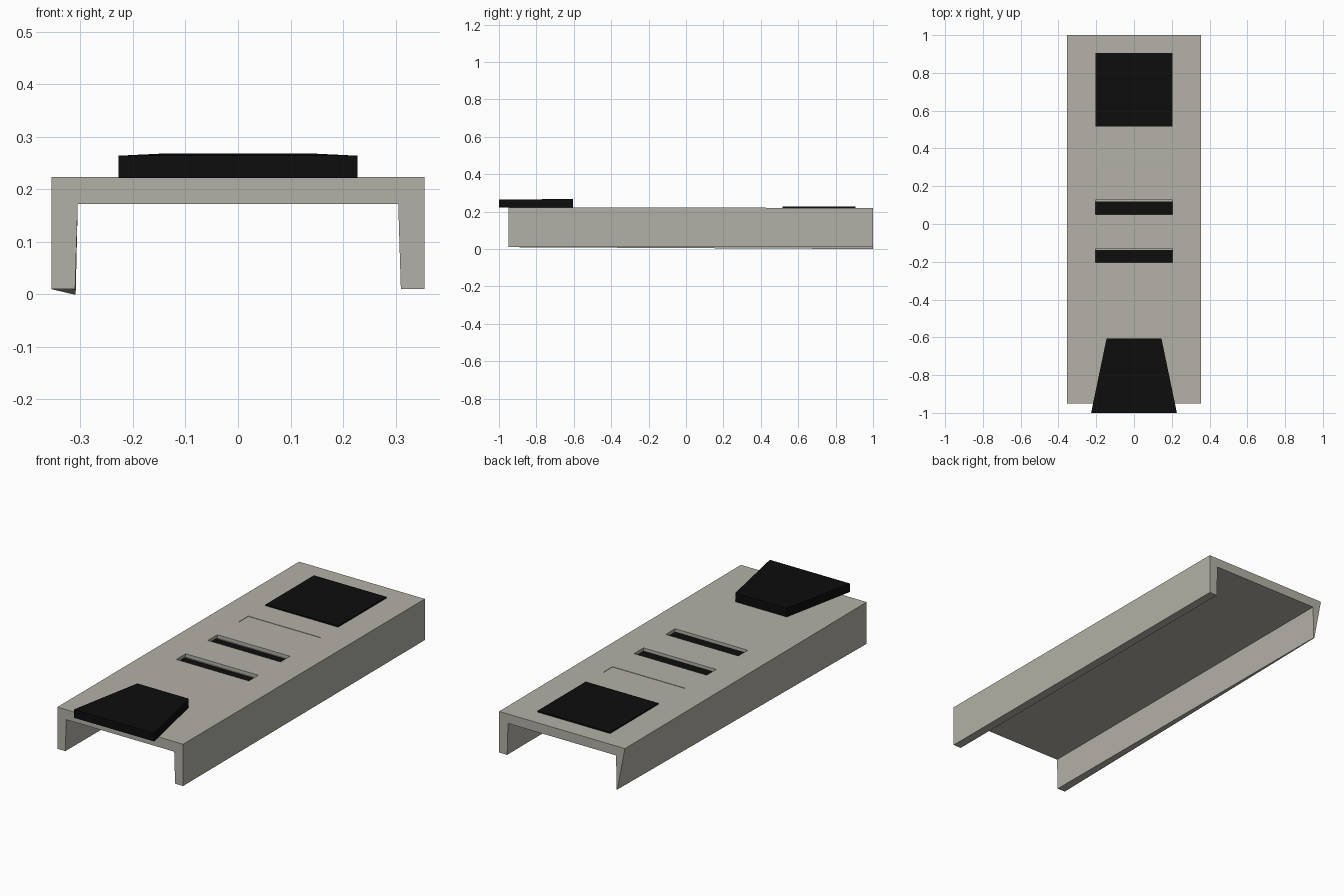
import bpy
import bmesh

cube = bpy.data.objects.get("Cube")
if cube:
    bpy.data.objects.remove(cube, do_unlink=True)


def material(name, rgb):
    mat = bpy.data.materials.new(name)
    mat.use_nodes = True
    color = (*rgb, 1)
    mat.diffuse_color = color
    mat.node_tree.nodes["Principled BSDF"].inputs["Base Color"].default_value = color
    return mat


GREY = material("warm grey", (0.45, 0.44, 0.385))
BLACK = material("black", (0.004, 0.004, 0.004))


def loft(name, start, end, mat):
    """Closed solid between two matching loops of points."""
    bm = bmesh.new()
    a = [bm.verts.new(p) for p in start]
    b = [bm.verts.new(p) for p in end]
    bm.faces.new(a)
    bm.faces.new(b[::-1])
    for i in range(len(a)):
        j = (i + 1) % len(a)
        bm.faces.new((a[i], b[i], b[j], a[j]))
    bmesh.ops.recalc_face_normals(bm, faces=bm.faces)
    mesh = bpy.data.meshes.new(name)
    bm.to_mesh(mesh)
    bm.free()
    mesh.materials.append(mat)
    obj = bpy.data.objects.new(name, mesh)
    bpy.context.collection.objects.link(obj)
    return obj


def box(name, x, y0, y1, z0, z1, mat):
    ring = [(-x, y0), (x, y0), (x, y1), (-x, y1)]
    return loft(name, [(*p, z0) for p in ring], [(*p, z1) for p in ring], mat)


# Channel body: U section, with the back right leg drawn in to a point
def section(y, top, leg):
    outline = [leg[0], (-0.355, top), (0.355, top), (0.355, 0.01),
               (0.31, 0.01), (0.305, 0.172), (-0.305, 0.172), leg[1]]
    return [(x, y, z) for x, z in outline]


body = loft("channel_body",
            section(-0.95, 0.223, [(-0.355, 0.01), (-0.31, 0.01)]),
            section(1.0, 0.22, [(-0.313, 0.0), (-0.309, 0.0)]), GREY)

# Cross slots in the top: front, depth, black floor
slots = [("front", -0.205, 0.018, True),
         ("middle", 0.05, 0.018, True),
         ("rear", 0.3, 0.003, False)]
for label, y, depth, dark in slots:
    floor = 0.222 - depth
    cutter = box("slot_cutter", 0.205, y, y + 0.076, floor, 0.3, GREY)
    cut = body.modifiers.new("slot", "BOOLEAN")
    cut.operation = "DIFFERENCE"
    cut.solver = "EXACT"
    cut.object = cutter
    bpy.context.view_layer.objects.active = body
    bpy.ops.object.modifier_apply(modifier=cut.name)
    bpy.data.objects.remove(cutter, do_unlink=True)
    if dark:
        box(label + "_slot_floor", 0.204, y + 0.001, y + 0.068,
            floor - 0.002, floor + 0.002, BLACK)

# Square rear pad
box("rear_pad", 0.205, 0.515, 0.905, 0.219, 0.227, BLACK)

# Tapered front plate overhanging the front edge
plate = [(-0.227, -1.0), (0.227, -1.0), (0.145, -0.605), (-0.145, -0.605)]
loft("front_plate", [(*p, 0.222) for p in plate],
     [(x, y, 0.264 if y < -0.9 else 0.268) for x, y in plate], BLACK)
